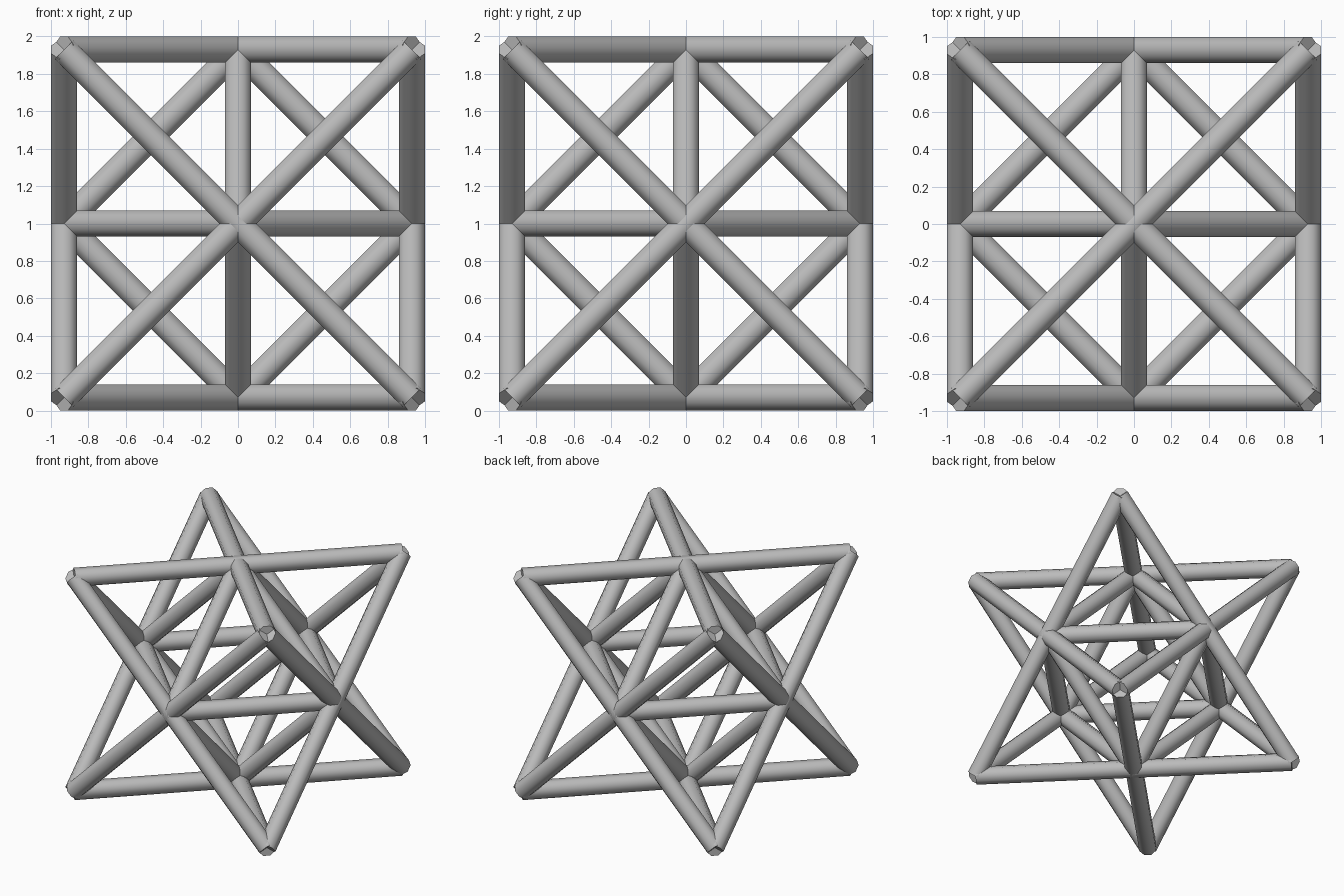
import bpy
import bmesh
import math
from itertools import combinations, product
from mathutils import Matrix, Vector

cube = bpy.data.objects.get("Cube")
if cube:
    bpy.data.objects.remove(cube, do_unlink=True)

RADIUS = 0.07            # flat-to-centre radius of each bar
HALF = 1.0 - RADIUS      # half size of the cube holding the bar axes
SIDES = 8
CENTRE = Vector((0, 0, 1))

grey = bpy.data.materials.new("plain_grey")
grey.use_nodes = True
colour = (0.5, 0.5, 0.5, 1)
grey.diffuse_color = colour
grey.node_tree.nodes["Principled BSDF"].inputs["Base Color"].default_value = colour


def add_bar(bm, start, end):
    """Add an octagonal bar with flats facing the axis it is square to."""
    along = (end - start).normalized()
    flat = Vector([1.0 if abs(c) < 0.01 else 0.0 for c in along])
    side = along.cross(flat)
    turn = Matrix((flat, side, along)).transposed().to_4x4()
    spin = Matrix.Rotation(math.pi / SIDES, 4, 'Z')
    radius = RADIUS / math.cos(math.pi / SIDES)
    bmesh.ops.create_cone(
        bm, cap_ends=True, segments=SIDES, radius1=radius, radius2=radius,
        depth=(end - start).length,
        matrix=Matrix.Translation(CENTRE + (start + end) / 2) @ turn @ spin)


def make_frame(name, bars):
    bm = bmesh.new()
    for start, end in bars:
        add_bar(bm, start, end)
    bmesh.ops.recalc_face_normals(bm, faces=bm.faces)
    mesh = bpy.data.meshes.new(name)
    bm.to_mesh(mesh)
    bm.free()
    mesh.materials.append(grey)
    obj = bpy.data.objects.new(name, mesh)
    bpy.context.collection.objects.link(obj)
    bpy.ops.object.select_all(action='DESELECT')
    obj.select_set(True)
    bpy.context.view_layer.objects.active = obj
    bpy.ops.object.shade_smooth_by_angle(angle=math.radians(50))


# Two interlocking tetrahedra on alternate corners of the cube
corners = [Vector(c) for c in product((-HALF, HALF), repeat=3)]
for name, sign in (("upright_tetrahedron", 1), ("inverted_tetrahedron", -1)):
    points = [c for c in corners if c.x * c.y * c.z * sign > 0]
    make_frame(name, combinations(points, 2))

# Inner octahedron joining the crossings in the middle of each cube face
crossings = [Vector([s * HALF if i == axis else 0.0 for i in range(3)])
             for axis in range(3) for s in (-1, 1)]
make_frame("inner_octahedron",
           [(a, b) for a, b in combinations(crossings, 2) if abs(a.dot(b)) < 0.01])
